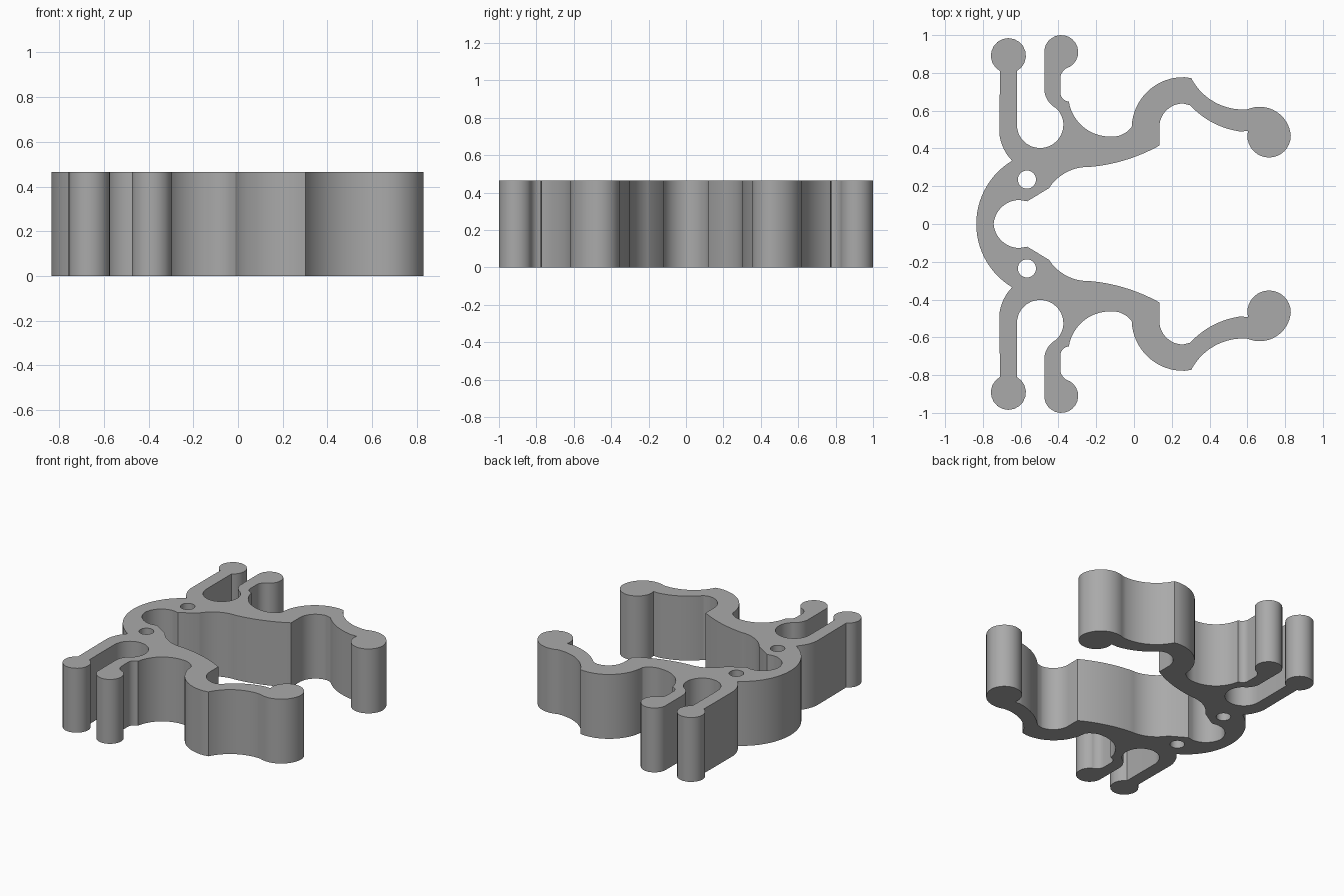
import bpy, bmesh, math
from mathutils import Vector

HEIGHT = 0.465
STEPS = 16

cube = bpy.data.objects.get("Cube")
if cube:
    bpy.data.objects.remove(cube, do_unlink=True)


def arc(a, mid, b):
    """Points after a, up to b, on the circle through three points."""
    a, mid, b = Vector(a), Vector(mid), Vector(b)
    u, v = mid - a, b - a
    d = 2 * (u.x * v.y - u.y * v.x)
    c = a + Vector((v.y * u.dot(u) - u.y * v.dot(v),
                    u.x * v.dot(v) - v.x * u.dot(u))) / d
    r = (a - c).length
    start, end = (math.atan2(p.y - c.y, p.x - c.x) for p in (a, b))
    sweep = (end - start) % math.tau
    if d > 0:                      # clockwise when the mid point lies left
        pass
    else:
        sweep -= math.tau
    pts = [(c.x + r * math.cos(start + sweep * i / STEPS),
            c.y + r * math.sin(start + sweep * i / STEPS))
           for i in range(1, STEPS)]
    return pts + [tuple(b)]


class Path:
    def __init__(self, x, y):
        self.pts = [(x, y)]

    def line(self, x, y):
        self.pts.append((x, y))

    def arc(self, mx, my, x, y):
        self.pts += arc(self.pts[-1], (mx, my), (x, y))


half = Path(-0.835, 0)
half.arc(-0.78, 0.20, -0.645, 0.335)       # outer back bend
half.arc(-0.695, 0.41, -0.712, 0.473)      # shoulder
half.line(-0.71, 0.81)
half.arc(-0.665, 0.984, -0.62, 0.81)       # first prong tip
half.line(-0.62, 0.525)
half.arc(-0.497, 0.402, -0.374, 0.525)     # slot between prongs
half.arc(-0.385, 0.575, -0.415, 0.615)
half.arc(-0.46, 0.66, -0.475, 0.72)
half.line(-0.475, 0.90)
half.arc(-0.385, 1.0, -0.34, 0.832)        # second prong tip
half.arc(-0.375, 0.81, -0.39, 0.775)
half.line(-0.39, 0.70)
half.arc(-0.378, 0.665, -0.345, 0.648)
half.arc(-0.26, 0.507, -0.13, 0.463)       # hollow beside prongs
half.arc(-0.06, 0.475, -0.012, 0.515)
half.arc(0.07, 0.70, 0.27, 0.777)          # elbow
half.line(0.303, 0.772)
half.arc(0.41, 0.655, 0.60, 0.607)         # forearm outside
half.arc(0.75, 0.597, 0.83, 0.467)         # rounded arm end
half.arc(0.715, 0.352, 0.60, 0.467)
half.line(0.604, 0.492)
half.line(0.56, 0.49)
half.arc(0.42, 0.535, 0.298, 0.628)        # forearm inside
half.line(0.26, 0.638)
half.arc(0.17, 0.60, 0.134, 0.51)
half.line(0.134, 0.415)
half.arc(-0.035, 0.342, -0.235, 0.302)     # inner arm wall
half.arc(-0.365, 0.27, -0.45, 0.19)
half.line(-0.565, 0.12)
half.line(-0.605, 0.127)
half.arc(-0.70, 0.09, -0.743, 0)           # inner back bend

outline = half.pts + [(x, -y) for x, y in reversed(half.pts[1:-1])]


def circle(cx, cy, r, n=32):
    return [(cx + r * math.cos(math.tau * i / n),
             cy + r * math.sin(math.tau * i / n)) for i in range(n)]


# Flat plate with two pin holes, then extruded upward
bm = bmesh.new()
edges = []
for loop in (outline, circle(-0.567, 0.235, 0.048), circle(-0.567, -0.235, 0.048)):
    verts = [bm.verts.new((x, y, 0)) for x, y in loop]
    edges += [bm.edges.new((verts[i - 1], verts[i])) for i in range(len(verts))]
bmesh.ops.triangle_fill(bm, edges=edges, use_beauty=True, normal=(0, 0, 1))
top = bmesh.ops.extrude_face_region(bm, geom=bm.faces[:], use_keep_orig=True)
bmesh.ops.translate(bm, vec=(0, 0, HEIGHT),
                    verts=[g for g in top["geom"] if isinstance(g, bmesh.types.BMVert)])
bmesh.ops.recalc_face_normals(bm, faces=bm.faces[:])
mesh = bpy.data.meshes.new("clip_body")
bm.to_mesh(mesh)
bm.free()

body = bpy.data.objects.new("clip_body", mesh)
bpy.context.collection.objects.link(body)

grey = bpy.data.materials.new("plain grey")
grey.use_nodes = True
color = (0.4, 0.4, 0.4, 1)
grey.diffuse_color = color
grey.node_tree.nodes["Principled BSDF"].inputs["Base Color"].default_value = color
mesh.materials.append(grey)

bpy.ops.object.select_all(action="DESELECT")
body.select_set(True)
bpy.context.view_layer.objects.active = body
bpy.ops.object.shade_smooth_by_angle(angle=math.radians(30))
